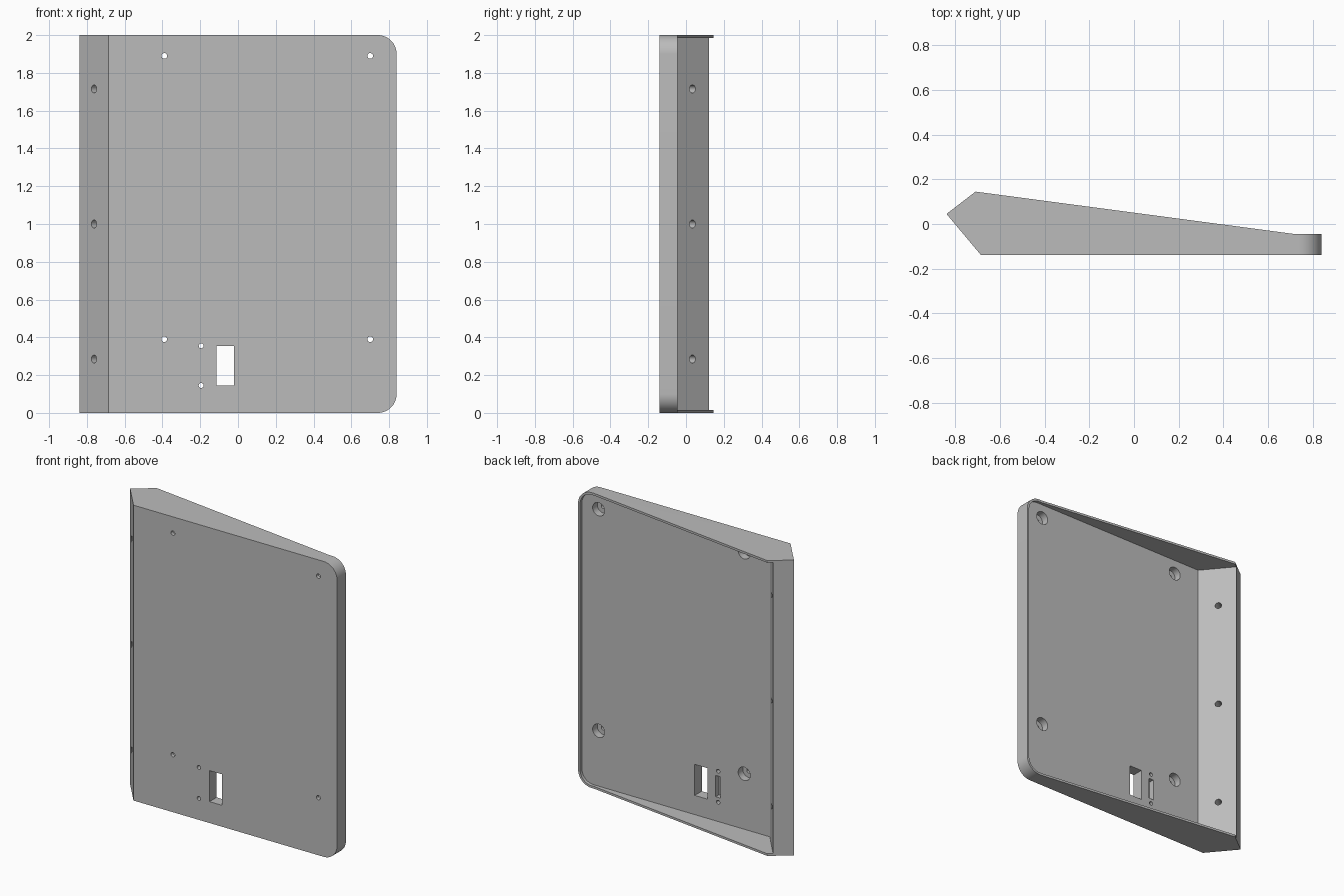
import bpy, bmesh
from math import radians
from mathutils import Vector, Matrix

cube = bpy.data.objects.get("Cube")
if cube:
    bpy.data.objects.remove(cube, do_unlink=True)

HEIGHT = 2.0
WALL = 0.015
FRONT_Y, FLOOR_Y = -0.14, -0.065

grey = bpy.data.materials.new("panel_grey")
grey.use_nodes = True
grey.diffuse_color = (0.5, 0.5, 0.5, 1)
grey.node_tree.nodes["Principled BSDF"].inputs["Base Color"].default_value = (0.5, 0.5, 0.5, 1)


def make_object(name, bm):
    bmesh.ops.recalc_face_normals(bm, faces=bm.faces)
    mesh = bpy.data.meshes.new(name)
    bm.to_mesh(mesh)
    bm.free()
    mesh.materials.append(grey)
    obj = bpy.data.objects.new(name, mesh)
    bpy.context.collection.objects.link(obj)
    return obj


def prism(name, outline, z0, z1, round_x=None, radius=0):
    """Extrude a plan outline upwards and round the corners on one end."""
    bm = bmesh.new()
    face = bm.faces.new([bm.verts.new((x, y, z0)) for x, y in outline])
    geom = bmesh.ops.extrude_face_region(bm, geom=[face])["geom"]
    bmesh.ops.translate(bm, vec=(0, 0, z1 - z0),
                        verts=[v for v in geom if isinstance(v, bmesh.types.BMVert)])
    if radius:
        corners = [e for e in bm.edges
                   if all(abs(v.co.x - round_x) < 1e-4 for v in e.verts)
                   and abs(e.verts[0].co.z - e.verts[1].co.z) < 1e-4]
        bmesh.ops.bevel(bm, geom=corners, offset=radius, segments=12,
                        profile=0.5, affect='EDGES')
    return make_object(name, bm)


def rod(name, start, end, radius):
    start, end = Vector(start), Vector(end)
    axis = end - start
    matrix = Matrix.Translation((start + end) / 2) @ axis.to_track_quat('Z', 'Y').to_matrix().to_4x4()
    bm = bmesh.new()
    bmesh.ops.create_cone(bm, cap_ends=True, segments=32, radius1=radius,
                          radius2=radius, depth=axis.length, matrix=matrix)
    return make_object(name, bm)


def box(name, low, high):
    (x0, y0, z0), (x1, y1, z1) = low, high
    return prism(name, [(x0, y0), (x1, y0), (x1, y1), (x0, y1)], z0, z1)


# Wedge-shaped outer shell with a slanted mounting edge
panel = prism("wedge_panel",
              [(-0.84, 0.045), (-0.71, 0.145), (0.72, -0.045),
               (0.84, -0.045), (0.84, FRONT_Y), (-0.685, FRONT_Y)],
              0, HEIGHT, 0.84, 0.1)

# Open cavity at the back, leaving thin walls and a thick slanted edge
inner_x = 0.84 - WALL
cutters = [prism("cavity_cutter",
                 [(inner_x, FLOOR_Y), (-0.582, FLOOR_Y), (-0.806, 0.204),
                  (-0.806, 0.4), (inner_x, 0.4)],
                 WALL, HEIGHT - WALL, inner_x, 0.1 - WALL)]

# Counterbored mounting holes
for x in (-0.39, 0.70):
    for z in (0.39, 1.89):
        cutters.append(rod("mount_hole_cutter", (x, -0.3, z), (x, 0, z), 0.015))
        cutters.append(rod("counterbore_cutter", (x, -0.115, z), (x, FLOOR_Y + 0.02, z), 0.045))

# Connector window, its two screw holes and the slot between them
cutters.append(box("window_cutter", (-0.115, -0.3, 0.145), (-0.02, 0, 0.355)))
for z in (0.145, 0.355):
    cutters.append(rod("screw_hole_cutter", (-0.195, -0.3, z), (-0.195, 0, z), 0.013))
cutters.append(box("slot_cutter", (-0.213, -0.1, 0.178), (-0.177, 0, 0.322)))

# Holes drilled square through the slanted edge
middle, normal = Vector((-0.7625, -0.0475, 0)), Vector((0.766, 0.642, 0))
for z in (0.285, 1.0, 1.715):
    centre = middle + Vector((0, 0, z))
    cutters.append(rod("edge_hole_cutter", centre - normal * 0.05,
                       centre + normal * 0.2, 0.021))

# Cut everything out, then drop the cutters
bpy.context.view_layer.objects.active = panel
panel.select_set(True)
for cutter in cutters:
    cutter.hide_render = True
    mod = panel.modifiers.new("cut", 'BOOLEAN')
    mod.operation = 'DIFFERENCE'
    mod.solver = 'EXACT'
    mod.object = cutter
    bpy.ops.object.modifier_apply(modifier=mod.name)
    bpy.data.objects.remove(cutter, do_unlink=True)

bpy.ops.object.shade_smooth_by_angle(angle=radians(30))
